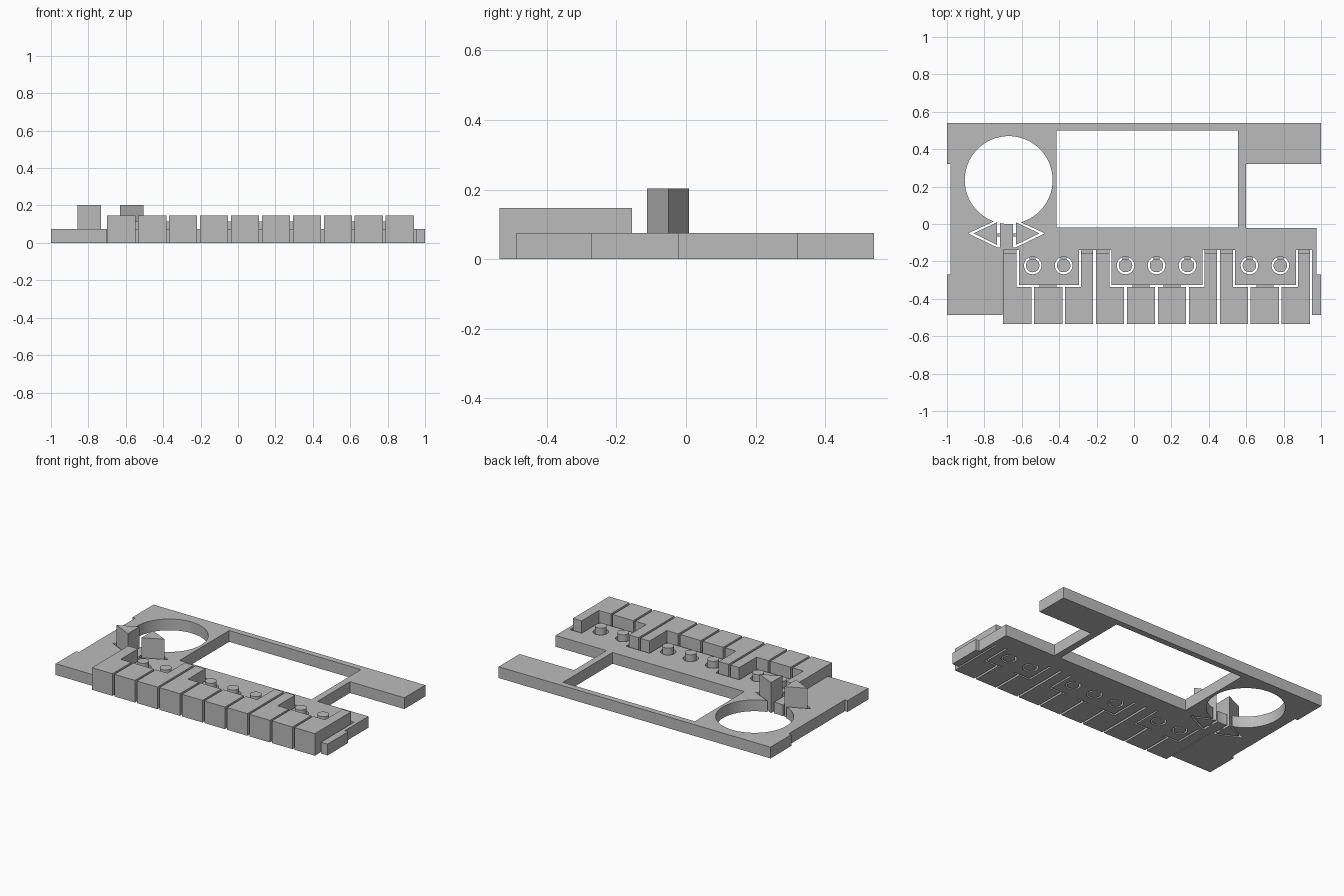
import bpy, bmesh, math

if "Cube" in bpy.data.objects:
    bpy.data.objects.remove(bpy.data.objects["Cube"])

grey = bpy.data.materials.new("plain grey")
grey.use_nodes = True
COLOUR = (0.5, 0.5, 0.5, 1)
grey.diffuse_color = COLOUR
grey.node_tree.nodes["Principled BSDF"].inputs["Base Color"].default_value = COLOUR

PLATE = 0.075      # plate thickness
KEY_TOP = 0.147
WEB = 0.03         # thin flexible hinges
PITCH, KEY_W, KEY_X = 0.1655, 0.151, -0.70
FRONT, BACK, STEP = -0.535, -0.155, -0.337
TABS = [(-0.615, -0.295), (-0.12, 0.365), (0.54, 0.865)]


def prism(name, points, z0, z1):
    """Extrude a flat outline from z0 to z1."""
    bm = bmesh.new()
    face = bm.faces.new([bm.verts.new((x, y, z0)) for x, y in points])
    top = bmesh.ops.extrude_face_region(bm, geom=[face])["geom"]
    verts = [v for v in top if isinstance(v, bmesh.types.BMVert)]
    bmesh.ops.translate(bm, verts=verts, vec=(0, 0, z1 - z0))
    bmesh.ops.recalc_face_normals(bm, faces=bm.faces)
    mesh = bpy.data.meshes.new(name)
    bm.to_mesh(mesh)
    bm.free()
    obj = bpy.data.objects.new(name, mesh)
    bpy.context.collection.objects.link(obj)
    mesh.materials.append(grey)
    return obj


def rect(x0, x1, y0, y1):
    return [(x0, y0), (x1, y0), (x1, y1), (x0, y1)]


def circle(x, y, r, n):
    return [(x + r * math.cos(2 * math.pi * i / n),
             y + r * math.sin(2 * math.pi * i / n)) for i in range(n)]


def smooth(obj):
    bpy.ops.object.select_all(action="DESELECT")
    obj.select_set(True)
    bpy.context.view_layer.objects.active = obj
    bpy.ops.object.shade_smooth_by_angle(angle=math.radians(30))


# Faceplate outline, with three tabs reaching in between the keys
outline = [(-1, 0.54), (-1, 0.32), (-0.98, 0.32), (-0.98, -0.27),
           (-1, -0.27), (-1, -0.487), (-0.704, -0.487), (-0.704, -0.14)]
for a, b in TABS:
    outline += [(a, -0.14), (a, -0.325), (b, -0.325), (b, -0.14)]
outline += [(0.951, -0.14), (0.951, -0.487), (1, -0.487), (1, -0.27),
            (0.975, -0.27), (0.975, -0.022), (0.6, -0.022),
            (0.6, 0.32), (1, 0.32), (1, 0.54)]
plate = prism("faceplate", outline, 0, PLATE)

# Black key positions sit over the gaps between white keys
posts = [KEY_X + PITCH * i - 0.007 for i in (1, 2, 4, 5, 6, 8, 9)]
POST_Y = -0.222

# Openings: window, dial hole, arrow button slots and post rings
MID = -0.682
cuts = [rect(-0.415, 0.555, -0.02, 0.5), circle(-0.67, 0.235, 0.235, 64)]
for s in (-1, 1):
    cuts.append([(MID + s * 0.205, -0.05), (MID + s * 0.05, 0.022),
                 (MID + s * 0.034, 0.022), (MID + s * 0.034, -0.125),
                 (MID + s * 0.05, -0.125)])
cuts += [circle(x, POST_Y, 0.047, 32) for x in posts]
for points in cuts:
    cutter = prism("cutter", points, -0.1, 0.3)
    cutter.hide_render = True
    bpy.context.view_layer.objects.active = plate
    mod = plate.modifiers.new("cut", "BOOLEAN")
    mod.operation = "DIFFERENCE"
    mod.solver = "EXACT"
    mod.object = cutter
    bpy.ops.object.modifier_apply(modifier=mod.name)
    bpy.data.objects.remove(cutter)
smooth(plate)

# Arrow buttons, each on a thin web to the strip between them
for s, side in ((-1, "right"), (1, "left")):
    base = MID + s * 0.05
    prism(side + "_arrow_button",
          [(MID + s * 0.176, -0.05), (base, 0.009), (base, -0.112)], 0, 0.203)
    prism(side + "_arrow_web",
          rect(*sorted((MID + s * 0.03, MID + s * 0.055)), -0.068, -0.05), 0, WEB)

# Round posts with their webs
for i, x in enumerate(posts):
    smooth(prism(f"round_post_{i + 1}", circle(x, POST_Y, 0.036, 32), 0, 0.115))
    prism(f"post_web_{i + 1}", rect(x - 0.016, x + 0.016, -0.19, -0.172), 0, WEB)

# White keys, notched around the tabs
GAP = 0.012
for i in range(10):
    x0 = KEY_X + PITCH * i
    x1 = x0 + KEY_W
    left, right = x0, x1
    middle = False
    for a, b in TABS:
        if a < x0 and x1 < b:
            middle = True
        elif x0 < a < x1:
            right = a - GAP
        elif x0 < b < x1:
            left = b + GAP
    if middle:
        shape = rect(x0, x1, FRONT, STEP)
        web = rect(x0 + 0.03, x1 - 0.03, STEP - 0.002, -0.32)
    else:
        shape = [(x0, FRONT), (x1, FRONT), (x1, STEP)]
        if right < x1:
            shape.append((right, STEP))
        shape += [(right, BACK), (left, BACK)]
        if left > x0:
            shape.append((left, STEP))
        shape.append((x0, STEP))
        web = rect(left, right, BACK - 0.002, -0.138)
    prism(f"white_key_{i + 1}", shape, 0, KEY_TOP)
    prism(f"key_web_{i + 1}", web, 0, WEB)
